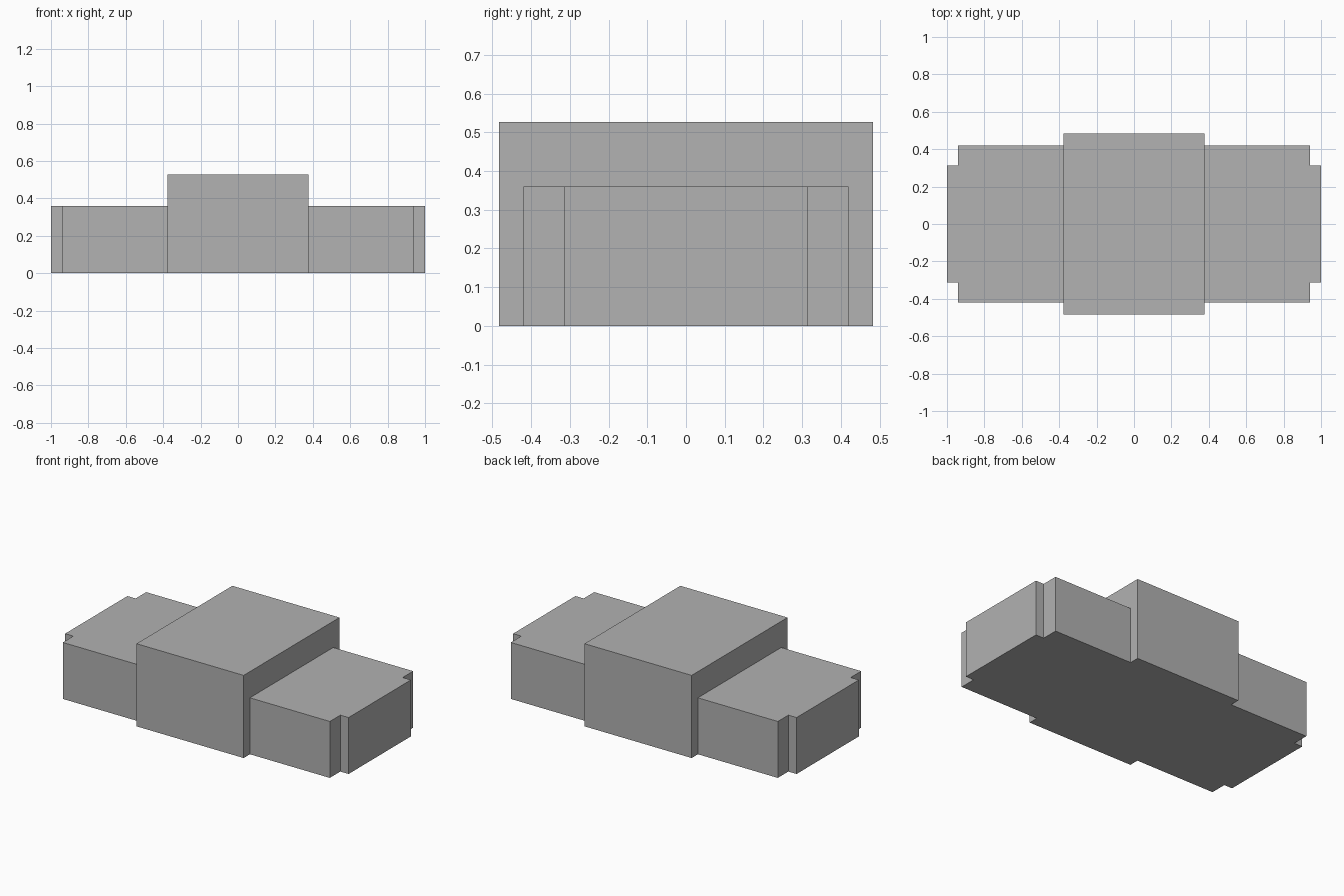
import bpy
import bmesh

cube = bpy.data.objects.get("Cube")
if cube:
    bpy.data.objects.remove(cube, do_unlink=True)

# Single plain grey
grey = bpy.data.materials.new("plain_grey")
grey.use_nodes = True
colour = (0.445, 0.445, 0.445, 1.0)
grey.diffuse_color = colour
grey.node_tree.nodes["Principled BSDF"].inputs["Base Color"].default_value = colour

CORE_X, CORE_Y, CORE_H = 0.378, 0.483, 0.527
WING_X, WING_Y, WING_H = 0.942, 0.42, 0.36
END_X, END_Y = 1.0, 0.314


def prism(name, plan, height):
    """Extrude a flat plan outline from the ground up to a height."""
    bm = bmesh.new()
    base = bm.faces.new([bm.verts.new((x, y, 0)) for x, y in plan])
    top = bmesh.ops.extrude_face_region(bm, geom=[base], use_keep_orig=True)["geom"]
    bmesh.ops.translate(bm, vec=(0, 0, height),
                        verts=[v for v in top if isinstance(v, bmesh.types.BMVert)])
    bmesh.ops.recalc_face_normals(bm, faces=bm.faces)
    mesh = bpy.data.meshes.new(name)
    bm.to_mesh(mesh)
    bm.free()
    mesh.materials.append(grey)
    obj = bpy.data.objects.new(name, mesh)
    bpy.context.collection.objects.link(obj)
    return obj


# Tall central block
prism("central_block", [(-CORE_X, -CORE_Y), (CORE_X, -CORE_Y),
                        (CORE_X, CORE_Y), (-CORE_X, CORE_Y)], CORE_H)

# Low side wings, each with a narrower projecting end bay
half = [(CORE_X, WING_Y), (WING_X, WING_Y), (WING_X, END_Y), (END_X, END_Y)]
outline = half + [(x, -y) for x, y in reversed(half)]
for name, side in (("left_wing", 1), ("right_wing", -1)):
    prism(name, [(side * x, y) for x, y in outline], WING_H)
